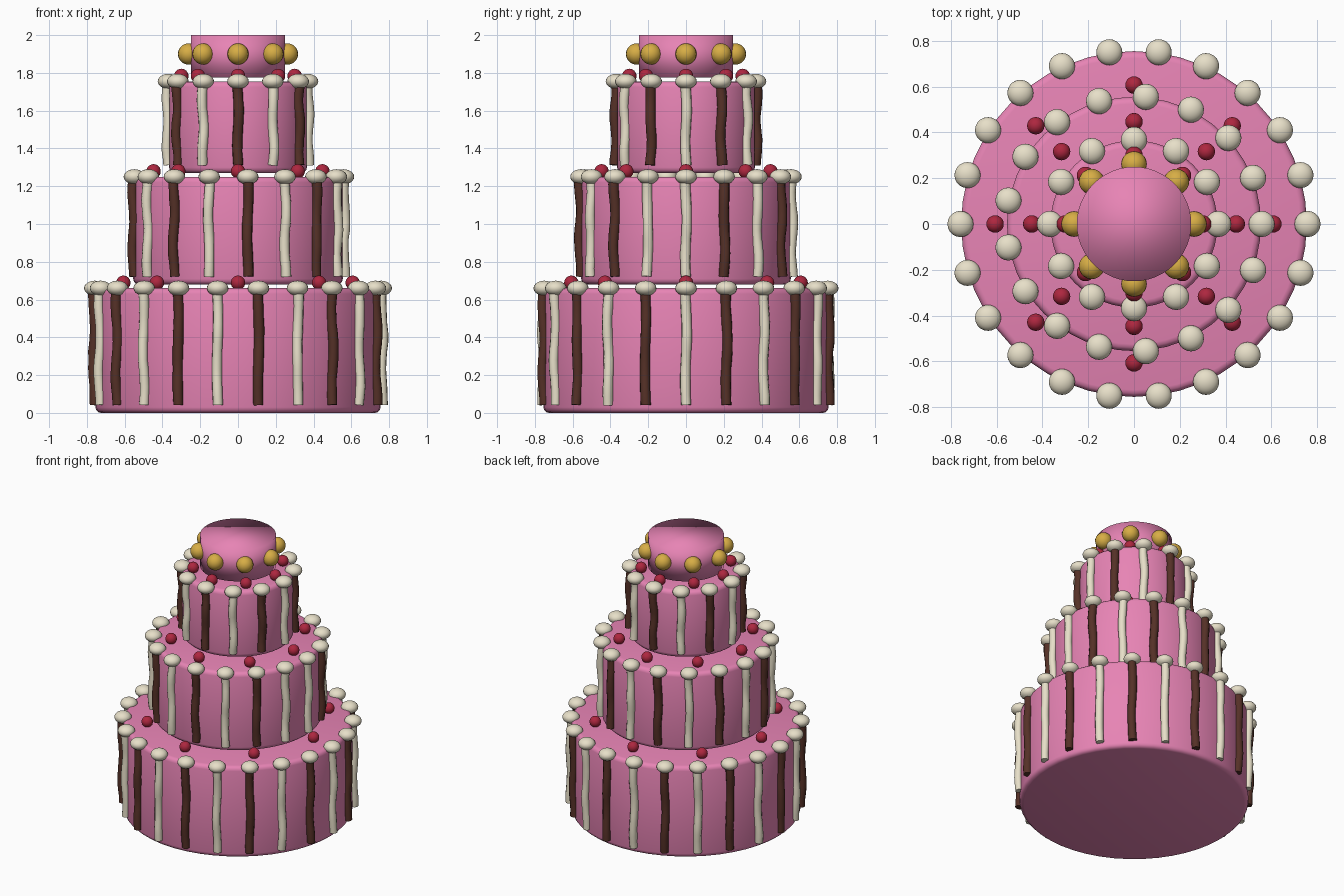
import bpy, bmesh, math, random
from mathutils import Matrix

if "Cube" in bpy.data.objects:
    bpy.data.objects.remove(bpy.data.objects["Cube"])

random.seed(4)


def material(name, rgb):
    m = bpy.data.materials.new(name)
    m.diffuse_color = (*rgb, 1)
    m.use_nodes = True
    m.node_tree.nodes["Principled BSDF"].inputs["Base Color"].default_value = m.diffuse_color
    return m


PINK = material("pink_icing", (0.80, 0.23, 0.46))
CREAM = material("cream", (0.80, 0.74, 0.58))
BROWN = material("chocolate", (0.09, 0.03, 0.02))
RED = material("cherry_red", (0.42, 0.02, 0.05))
GOLD = material("gold", (0.68, 0.42, 0.06))


def ring(count, radius):
    for i in range(count):
        a = math.tau * i / count
        yield i, a, radius * math.cos(a), radius * math.sin(a)


def add_mesh(name, bm, mat):
    me = bpy.data.meshes.new(name)
    bm.to_mesh(me)
    bm.free()
    me.shade_smooth()
    me.materials.append(mat)
    ob = bpy.data.objects.new(name, me)
    bpy.context.collection.objects.link(ob)
    return ob


def cake_tier(name, r, z0, z1, bevel):
    bm = bmesh.new()
    bmesh.ops.create_cone(bm, cap_ends=True, segments=48, radius1=r, radius2=r,
                          depth=z1 - z0,
                          matrix=Matrix.Translation((0, 0, (z0 + z1) / 2)))
    ob = add_mesh(name, bm, PINK)
    if bevel:
        mod = ob.modifiers.new("soft_edge", 'BEVEL')
        mod.width = bevel
        mod.segments = 3
        mod.limit_method = 'ANGLE'


def ball_ring(name, count, r, z, size, height, mat):
    bm = bmesh.new()
    for i, a, x, y in ring(count, r):
        mtx = Matrix.Translation((x, y, z)) @ Matrix.Diagonal((size, size, height, 1))
        bmesh.ops.create_uvsphere(bm, u_segments=20, v_segments=12, radius=1, matrix=mtx)
    add_mesh(name, bm, mat)


def drip_stripes(name, count, r, z0, z1, parity, mat):
    # wobbly vertical tubes, every other position around the tier
    cu = bpy.data.curves.new(name, 'CURVE')
    cu.dimensions = '3D'
    cu.bevel_depth = 0.027
    cu.bevel_resolution = 3
    cu.use_fill_caps = True
    n = 14
    for i, a, x, y in ring(count, r):
        if i % 2 != parity:
            continue
        sp = cu.splines.new('POLY')
        sp.points.add(n - 1)
        phase = random.uniform(0, math.tau)
        for k, p in enumerate(sp.points):
            t = k / (n - 1)
            dr = 0.005 * math.sin(phase + 11 * t) + random.uniform(-0.001, 0.001)
            ds = 0.004 * math.sin(2 * phase + 8 * t)
            p.co = ((r + dr) * math.cos(a) - ds * math.sin(a),
                    (r + dr) * math.sin(a) + ds * math.cos(a),
                    z0 + (z1 - z0) * t, 1)
            p.radius = 1 + random.uniform(-0.04, 0.04)
        sp.use_smooth = True
    cu.materials.append(mat)
    bpy.context.collection.objects.link(bpy.data.objects.new(name, cu))


# tiers: name, radius, bottom, top, decorations, cherry circle radius
TIERS = [("bottom", 0.755, 0.0, 0.66, 22, 0.607),
         ("middle", 0.555, 0.68, 1.25, 17, 0.447),
         ("upper", 0.365, 1.27, 1.755, 12, 0.30)]
for name, r, z0, z1, count, cherry_r in TIERS:
    cake_tier(name + "_tier", r, z0, z1, 0.03)
    drip_stripes(name + "_cream_stripes", count, r + 0.008, z0 + 0.042, z1, 0, CREAM)
    drip_stripes(name + "_chocolate_stripes", count, r + 0.008, z0 + 0.042, z1, 1, BROWN)
    ball_ring(name + "_cream_dollops", count, r + 0.003, z1, 0.057, 0.04, CREAM)
    ball_ring(name + "_cherries", 8, cherry_r, z1 + 0.029, 0.038, 0.038, RED)

# crown tier with gold beads
cake_tier("crown_tier", 0.25, 1.775, 2.0, 0)
ball_ring("gold_beads", 8, 0.262, 1.9, 0.056, 0.056, GOLD)
